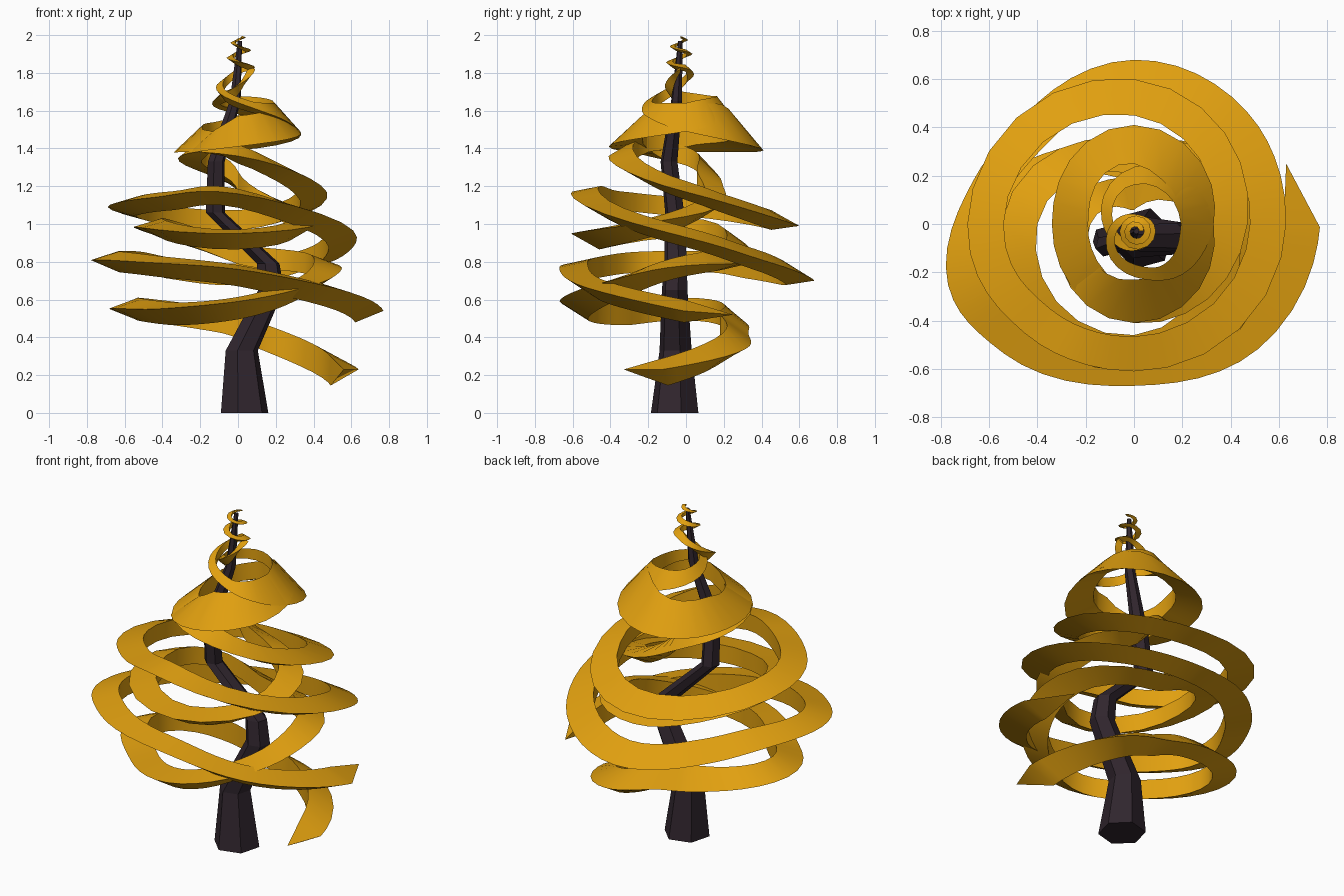
import bpy, bmesh, math
from mathutils import Vector

if "Cube" in bpy.data.objects:
    bpy.data.objects.remove(bpy.data.objects["Cube"])


def material(name, color):
    m = bpy.data.materials.new(name)
    m.diffuse_color = (*color, 1)
    m.use_nodes = True
    m.node_tree.nodes["Principled BSDF"].inputs["Base Color"].default_value = m.diffuse_color
    return m


def loft(name, rings, mat, smooth):
    """Skin a list of equal-size point rings and close both ends."""
    bm = bmesh.new()
    vs = [[bm.verts.new(p) for p in ring] for ring in rings]
    n = len(rings[0])
    for a, b in zip(vs, vs[1:]):
        for i in range(n):
            j = (i + 1) % n
            bm.faces.new((a[i], a[j], b[j], b[i]))
    bm.faces.new(vs[0])
    bm.faces.new(vs[-1])
    bmesh.ops.remove_doubles(bm, verts=bm.verts, dist=1e-5)
    bmesh.ops.recalc_face_normals(bm, faces=bm.faces)
    me = bpy.data.meshes.new(name)
    bm.to_mesh(me)
    bm.free()
    me.materials.append(mat)
    ob = bpy.data.objects.new(name, me)
    bpy.context.collection.objects.link(ob)
    if smooth:
        bpy.ops.object.select_all(action='DESELECT')
        ob.select_set(True)
        bpy.context.view_layer.objects.active = ob
        bpy.ops.object.shade_smooth_by_angle(angle=math.radians(30))
    return ob


def spline(keys, steps):
    """Catmull-Rom through the keys."""
    k = [Vector(p) for p in keys]
    k = [k[0]] + k + [k[-1]]
    out = []
    for a, b, c, d in zip(k, k[1:], k[2:], k[3:]):
        for s in range(steps):
            t = s / steps
            out.append(0.5 * (2 * b + (c - a) * t + (2 * a - 5 * b + 4 * c - d) * t * t
                              + (3 * b - a - 3 * c + d) * t ** 3))
    return out + [k[-1]]


# ribbon section by height: z, radial width, wall height, wall lift
SECTION = [(0.0, .15, .16, 0), (.3, .15, .15, 0), (.55, .15, .12, 0), (1.1, .15, .10, 0),
           (1.3, .13, .10, .02), (1.36, .13, .10, .04), (1.41, .18, .11, .14),
           (1.5, .13, .09, .10), (1.6, .06, .06, .03), (1.7, .04, .06, 0),
           (1.85, .035, .03, 0), (2.0, .02, .01, 0)]


def section(z):
    for a, b in zip(SECTION, SECTION[1:]):
        if z <= b[0]:
            t = (z - a[0]) / (b[0] - a[0])
            return [p + (q - p) * t for p, q in zip(a[1:], b[1:])]
    return SECTION[-1][1:]


def ribbon(name, keys, apex, mat):
    rings = [[Vector(apex)] * 3]
    for deg, r, z in spline(keys, 6):
        w, h, lift = section(z)
        t = math.radians(deg)
        c, s = math.cos(t), math.sin(t)
        up = min(1, max(0, (z - 1.5) / 0.2))       # spiral centre follows the tip
        cx, cy = 0.01 * up, -0.03 * up
        zc = z + lift + 0.3 * h * s                 # loops tip upward at the front
        ri = max(r - w, 0.005)
        rings.append([Vector((cx + r * c, cy + r * s, z)),
                      Vector((cx + ri * c, cy + ri * s, zc + h / 2)),
                      Vector((cx + ri * c, cy + ri * s, zc - h / 2))])
    rings.append([sum(rings[-1], Vector()) / 3] * 3)
    return loft(name, rings, mat, True)


gold = material("gold", (0.75, 0.35, 0.005))
bark = material("bark", (0.03, 0.019, 0.027))

# crooked trunk: x, y, z, radius
trunk = [(.035, -.06, 0, .13), (.02, -.055, .33, .088), (.175, -.06, .65, .07),
         (.16, -.055, .79, .062), (-.12, -.06, 1.06, .052), (-.115, -.09, 1.33, .046),
         (-.015, -.05, 1.65, .03), (.01, -.03, 1.97, .012)]
loft("trunk", [[(x + r * math.cos(math.radians(60 * i + 15)),
                 y + r * math.sin(math.radians(60 * i + 15)), z) for i in range(6)]
               for x, y, z, r in trunk], bark, False)

# ribbon keys: angle, tip radius, tip height
lower = [(-11, .65, .23), (45, .45, .34), (90, .33, .42), (135, .44, .48), (180, .68, .55),
         (225, .61, .55), (270, .67, .59), (315, .62, .69), (360, .54, .78),
         (450, .36, .81), (540, .55, .98), (630, .61, .95), (720, .42, 1.04),
         (810, .20, 1.19), (900, .31, 1.33), (990, .41, 1.41), (1080, .33, 1.49),
         (1170, .25, 1.58), (1260, .13, 1.66), (1350, .08, 1.74), (1440, .08, 1.82)]
ribbon("lower_ribbon", lower, (.56, -.33, .23), gold)

upper = [(-1, .77, .54), (-45, .73, .66), (-90, .67, .76), (-135, .76, .80), (-162, .81, .81),
         (-195, .69, .79), (-225, .64, .74), (-270, .68, .70), (-315, .66, .79),
         (-360, .63, .93), (-450, .61, 1.16), (-495, .64, 1.14), (-540, .69, 1.09),
         (-630, .60, .99), (-720, .47, 1.17), (-810, .41, 1.36), (-900, .34, 1.38),
         (-990, .41, 1.39), (-1080, .33, 1.49), (-1125, .28, 1.57), (-1170, .20, 1.64),
         (-1260, .12, 1.74), (-1350, .07, 1.80), (-1440, .08, 1.83), (-1620, .07, 1.88),
         (-1800, .06, 1.92), (-1980, .05, 1.96), (-2160, .03, 1.99)]
ribbon("upper_ribbon", upper, (.63, .25, .52), gold)
